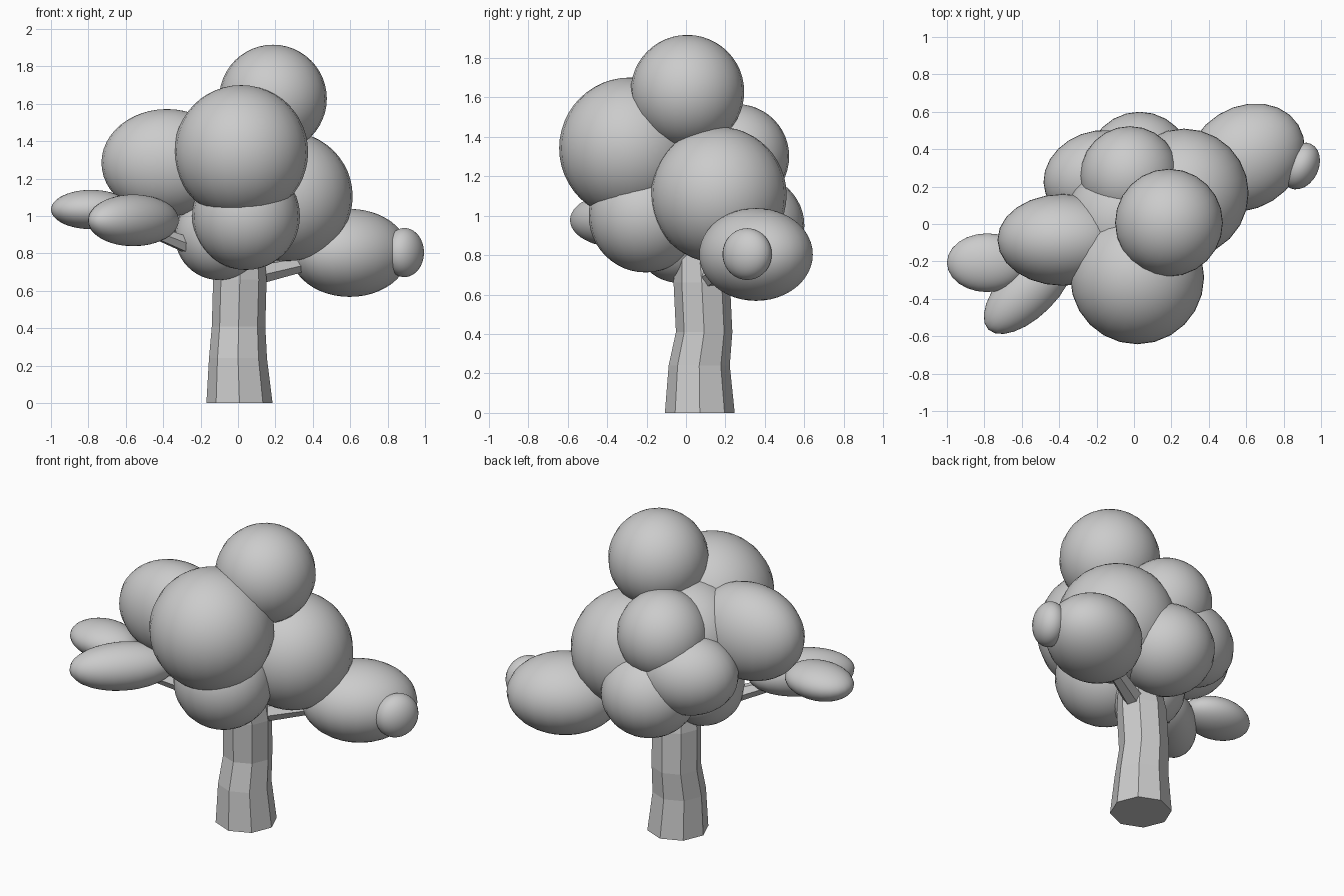
import bpy, bmesh
from math import radians, cos, sin, pi
from mathutils import Vector

if "Cube" in bpy.data.objects:
    bpy.data.objects.remove(bpy.data.objects["Cube"])


def blob(name, centre, radii, turn=0):
    """Smooth leaf clump: a scaled sphere turned about z."""
    bpy.ops.mesh.primitive_uv_sphere_add(segments=24, ring_count=24, radius=1, location=centre,
                                         rotation=(0, 0, radians(turn)))
    ob = bpy.context.object
    ob.name = name
    ob.scale = radii if isinstance(radii, tuple) else (radii,) * 3
    bpy.ops.object.shade_smooth()


def limb(name, path, sides=8, level=False):
    """Flat-faced tapering tube through (x, y, z, radius) points."""
    bm = bmesh.new()
    points = [Vector(p[:3]) for p in path]
    axis = Vector((0, 0, 1)) if level else (points[-1] - points[0]).normalized()
    turn = Vector((0, 0, 1)).rotation_difference(axis)
    rings = []
    for c, p in zip(points, path):
        rings.append([bm.verts.new(c + turn @ Vector((p[3] * cos(2 * pi * i / sides),
                                                      p[3] * sin(2 * pi * i / sides), 0)))
                      for i in range(sides)])
    for a, b in zip(rings, rings[1:]):
        for i in range(sides):
            j = (i + 1) % sides
            bm.faces.new((a[i], a[j], b[j], b[i]))
    bm.faces.new(rings[0][::-1])
    bm.faces.new(rings[-1])
    me = bpy.data.meshes.new(name)
    bm.to_mesh(me)
    bm.free()
    bpy.context.collection.objects.link(bpy.data.objects.new(name, me))


# Trunk and branches
limb("trunk", [(0.008, 0.07, 0, 0.177), (0, 0.067, 0.24, 0.155), (0.003, 0.092, 0.41, 0.143),
               (0.01, 0.08, 0.66, 0.143), (0.02, 0.06, 0.9, 0.11), (0.05, 0.03, 1.3, 0.06)], level=True)
limb("right_branch", [(0.06, 0.1, 0.68, 0.06), (0.6, 0.35, 0.8, 0.03)], 6)
limb("left_branch", [(-0.03, 0.02, 0.75, 0.06), (-0.56, -0.3, 0.96, 0.03)], 6)

# Leaf clumps of the crown
blob("top_leaves", (0.187, 0.007, 1.628), 0.288)
blob("front_leaves", (0.017, -0.285, 1.342), 0.358)
blob("right_leaves", (0.268, 0.165, 1.105), 0.345)
blob("left_leaves", (-0.38, -0.085, 1.285), (0.35, 0.245, 0.287))
blob("lower_front_leaves", (0.043, -0.205, 1.0), 0.288)
blob("lower_left_leaves", (-0.1, -0.03, 0.895), 0.237)
blob("upper_back_leaves", (-0.022, 0.258, 1.30), 0.265)
blob("lower_back_leaves", (0.03, 0.32, 0.95), (0.28, 0.28, 0.265))
blob("back_left_leaves", (-0.2, 0.26, 1.1), (0.29, 0.235, 0.24), 20)
blob("middle_leaves", (-0.05, 0.02, 1.23), 0.32)

# Clumps at the branch ends
blob("right_branch_leaves", (0.597, 0.355, 0.803), (0.332, 0.272, 0.235), 32)
blob("right_tip_leaves", (0.89, 0.31, 0.805), (0.097, 0.131, 0.131), -26)
blob("left_branch_leaves", (-0.56, -0.345, 0.977), (0.31, 0.15, 0.138), 45)
blob("left_tip_leaves", (-0.785, -0.207, 1.035), (0.215, 0.157, 0.105))
